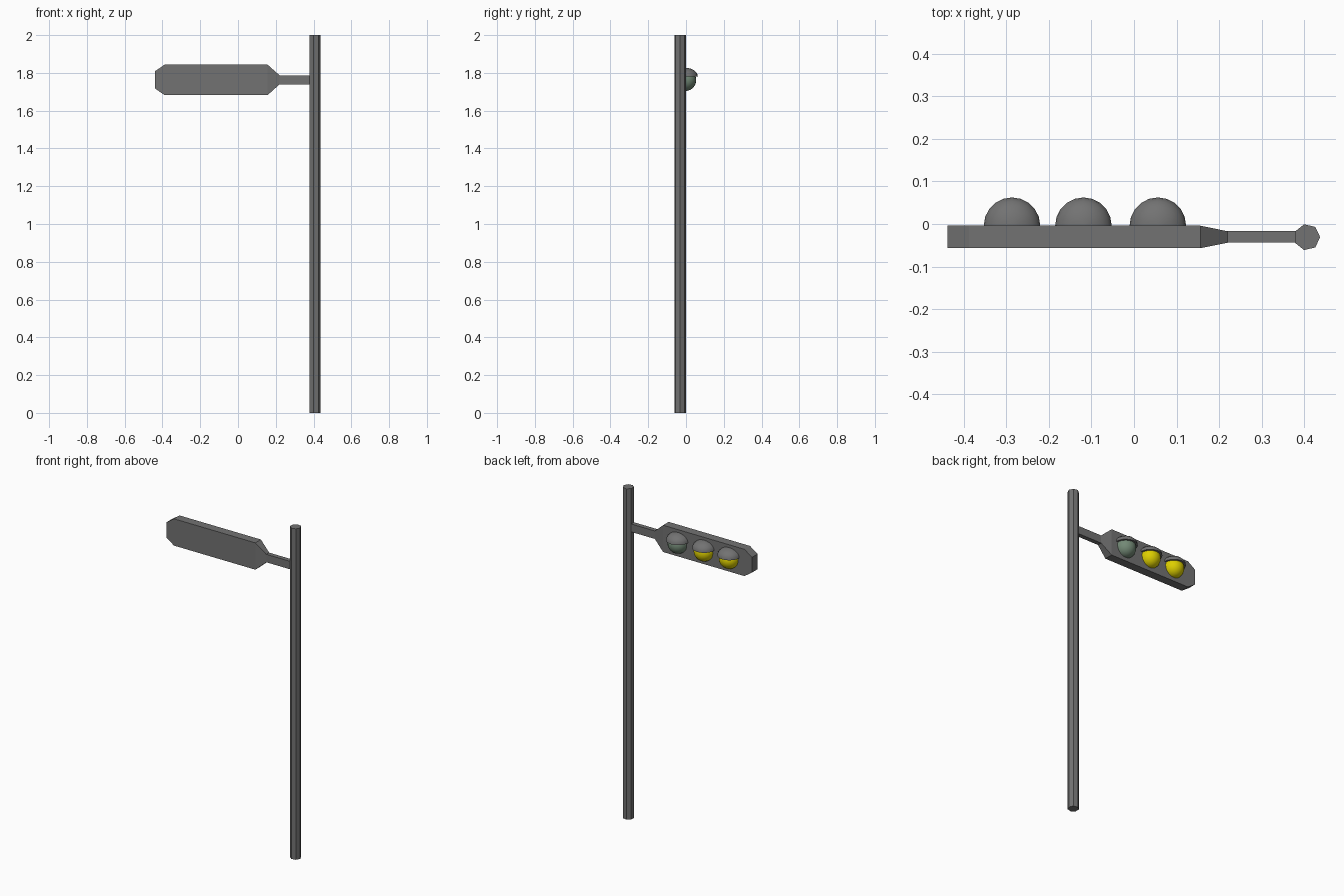
import bpy, bmesh
from math import pi
from mathutils import Matrix, Vector

if "Cube" in bpy.data.objects:
    bpy.data.objects.remove(bpy.data.objects["Cube"])

ZC = 1.763       # height of the signal arm axis
FACE_Y = -0.004  # face of the housing that carries the lamps
BACK_Y = -0.057
CHARCOAL = (0.17, 0.17, 0.17, 1)
YELLOW = (0.72, 0.62, 0.0, 1)
GREEN = (0.17, 0.25, 0.18, 1)


def paint(color):
    key = "paint_%d_%d_%d" % tuple(round(c * 100) for c in color[:3])
    mat = bpy.data.materials.get(key) or bpy.data.materials.new(key)
    mat.diffuse_color = color
    mat.use_nodes = True
    mat.node_tree.nodes["Principled BSDF"].inputs["Base Color"].default_value = mat.diffuse_color
    return mat


def finish(name, bm, color=CHARCOAL, smooth=False):
    bmesh.ops.recalc_face_normals(bm, faces=bm.faces)
    me = bpy.data.meshes.new(name)
    bm.to_mesh(me)
    bm.free()
    ob = bpy.data.objects.new(name, me)
    bpy.context.collection.objects.link(ob)
    me.materials.append(paint(color))
    if smooth:
        bpy.ops.object.select_all(action='DESELECT')
        ob.select_set(True)
        bpy.context.view_layer.objects.active = ob
        bpy.ops.object.shade_smooth_by_angle(angle=pi / 5)
    return ob


def cut(bm, co, no):
    # slice away everything on the side of the normal and cap the opening
    geom = bm.verts[:] + bm.edges[:] + bm.faces[:]
    res = bmesh.ops.bisect_plane(bm, geom=geom, dist=1e-6, plane_co=co,
                                 plane_no=no, clear_outer=True)
    edges = [e for e in res["geom_cut"] if isinstance(e, bmesh.types.BMEdge)]
    bmesh.ops.holes_fill(bm, edges=[e for e in edges if e.is_boundary], sides=0)


def dome(name, x, z, radius, height, color=CHARCOAL, visor=False):
    bm = bmesh.new()
    bmesh.ops.create_uvsphere(bm, u_segments=20, v_segments=12, radius=1)
    m = Matrix.Translation((x, FACE_Y, z)) @ Matrix.Diagonal((radius, radius, height, 1))
    bmesh.ops.transform(bm, matrix=m, verts=bm.verts)
    cut(bm, Vector((x, FACE_Y, z)), Vector((0, -1, 0)))
    if visor:
        cut(bm, Vector((x, FACE_Y, z)), Vector((0, 0, -1)))
    return finish(name, bm, color, smooth=True)


# seven-sided pole, one corner turned towards +x
bm = bmesh.new()
bmesh.ops.create_cone(bm, cap_ends=True, segments=7, radius1=0.031, radius2=0.031, depth=2,
                      matrix=Matrix.Translation((0.407, -0.031, 1)))
a = max(bm.verts, key=lambda v: v.co.y).co - Vector((0.407, -0.031, 0))
bmesh.ops.rotate(bm, verts=bm.verts, cent=(0.407, -0.031, 0),
                 matrix=Matrix.Rotation(-Vector((1, 0)).angle(a.xy), 3, 'Z'))
finish("pole", bm)

# housing and arm, lofted along x: x, half height, back y, front y
stations = [(-0.439, 0.046, BACK_Y, FACE_Y), (-0.388, 0.081, BACK_Y, FACE_Y),
            (0.156, 0.081, BACK_Y, FACE_Y), (0.220, 0.024, -0.044, -0.017),
            (0.390, 0.024, -0.044, -0.017)]
bm = bmesh.new()
rings = [[bm.verts.new(p) for p in ((x, y0, ZC - h), (x, y1, ZC - h),
                                    (x, y1, ZC + h), (x, y0, ZC + h))]
         for x, h, y0, y1 in stations]
for r, s in zip(rings, rings[1:]):
    for i in range(4):
        j = (i + 1) % 4
        bm.faces.new((r[i], r[j], s[j], s[i]))
bm.faces.new(rings[0])
bm.faces.new(rings[-1])
finish("housing_and_arm", bm)

# lamps with visors
for label, x, color in (("outer", -0.287, YELLOW), ("middle", -0.119, YELLOW),
                        ("inner", 0.056, GREEN)):
    dome(label + "_lens", x, ZC - 0.001, 0.058, 0.058, color)
    dome(label + "_visor", x, 1.781, 0.0665, 0.046, visor=True)
